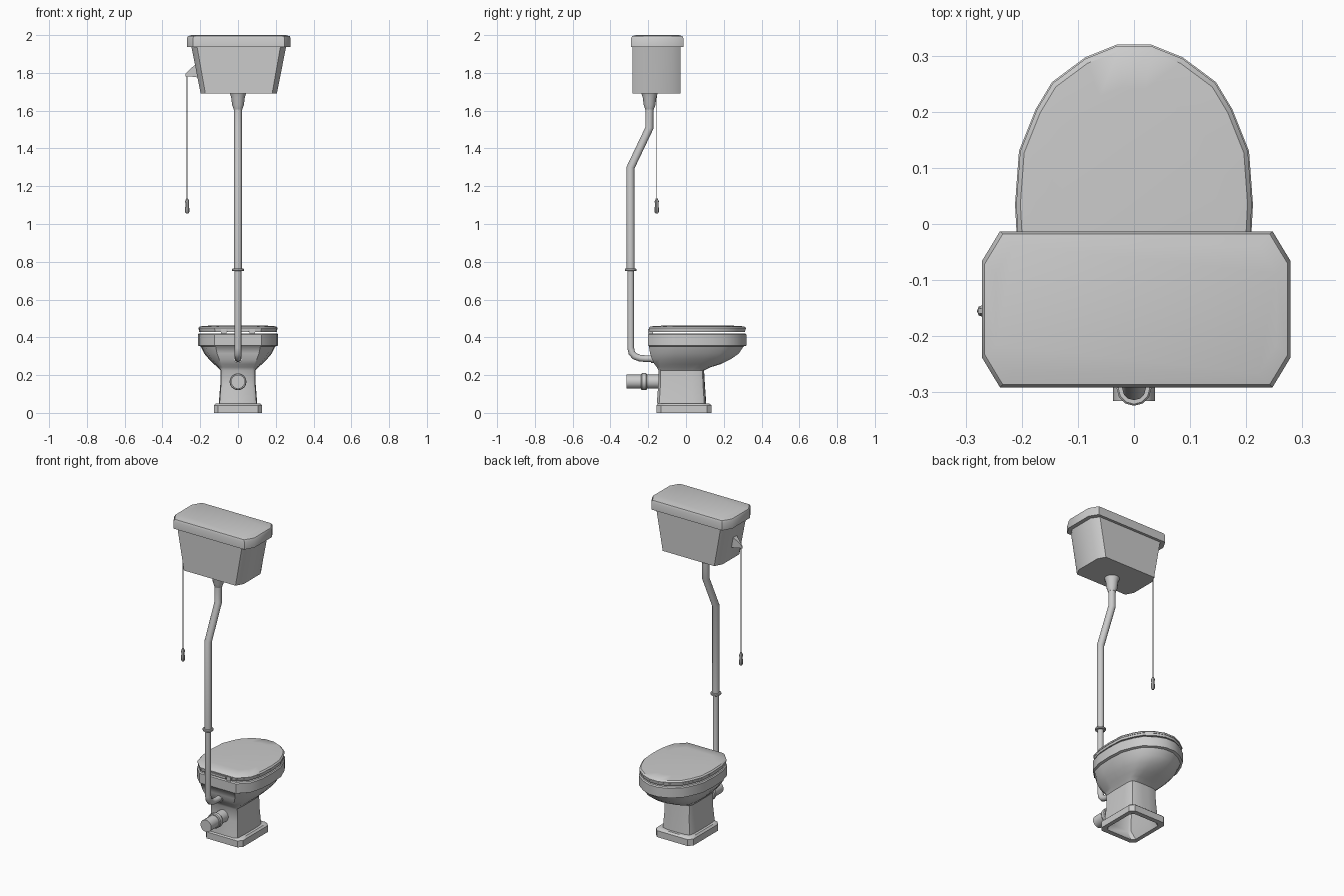
import bpy, bmesh, math
from mathutils import Matrix, Vector

if "Cube" in bpy.data.objects:
    bpy.data.objects.remove(bpy.data.objects["Cube"])


def finish(name, bm, angle=38):
    bmesh.ops.recalc_face_normals(bm, faces=bm.faces)
    me = bpy.data.meshes.new(name)
    bm.to_mesh(me)
    bm.free()
    ob = bpy.data.objects.new(name, me)
    bpy.context.collection.objects.link(ob)
    bpy.ops.object.select_all(action='DESELECT')
    ob.select_set(True)
    bpy.context.view_layer.objects.active = ob
    bpy.ops.object.shade_smooth_by_angle(angle=math.radians(angle))
    return ob


def loft(name, rings, closed=False, matrix=None, angle=38):
    """Skin rings of equal point count; closed joins last ring to first."""
    bm = bmesh.new()
    vs = [[bm.verts.new(p) for p in r] for r in rings]
    n = len(vs[0])
    pairs = list(zip(vs, vs[1:])) + ([(vs[-1], vs[0])] if closed else [])
    for a, b in pairs:
        for i in range(n):
            j = (i + 1) % n
            bm.faces.new((a[i], a[j], b[j], b[i]))
    if not closed:
        bm.faces.new(vs[0])
        bm.faces.new(vs[-1])
    if matrix:
        bm.transform(matrix)
    return finish(name, bm, angle)


def lathe(name, profile, loc, sides=12, axis='Z'):
    rings = [[(r * math.cos(2 * math.pi * k / sides), r * math.sin(2 * math.pi * k / sides), z)
              for k in range(sides)] for r, z in profile]
    m = Matrix.Translation(loc)
    if axis == 'Y':
        m = m @ Matrix.Rotation(-math.pi / 2, 4, 'X')
    return loft(name, rings, matrix=m)


def box(name, loc, size):
    bm = bmesh.new()
    bmesh.ops.create_cube(bm, size=1)
    bm.transform(Matrix.Translation(loc) @ Matrix.Diagonal((*size, 1)))
    return finish(name, bm)


def tube(name, pts, radius, sides=12):
    """Sweep a circle along a path in the x = 0 plane, mitred at bends."""
    pts = [Vector((0, y, z)) for y, z in pts]
    rings = []
    for i, p in enumerate(pts):
        d0 = (p - pts[max(i - 1, 0)]).normalized()
        d1 = (pts[min(i + 1, len(pts) - 1)] - p).normalized()
        t = (d0 + d1).normalized()
        side = Vector((1, 0, 0)).cross(t)
        k = radius / max((d0 if i else d1).dot(t), 0.5)
        rings.append([p + Vector((radius * math.cos(a), 0, 0)) + side * k * math.sin(a)
                      for a in (2 * math.pi * s / sides for s in range(sides))])
    return loft(name, rings)


def mirror(half):
    return half + [(-x, y) for x, y in reversed(half)]


def ring(outline, z, s=1.0, cy=0.06):
    return [(x * s, cy + (y - cy) * s, z) for x, y in outline]


# Half outlines from back to front, nine points each
RIM = mirror([(.125, -.2), (.185, -.14), (.207, -.06), (.212, .035), (.205, .13),
              (.175, .205), (.146, .253), (.087, .297), (.03, .32)])
PED = mirror([(.075, -.147), (.092, -.135), (.096, -.07), (.096, -.02), (.096, .03),
              (.094, .07), (.086, .09), (.06, .098), (.02, .1)])
BASE = mirror([(.105, -.157), (.128, -.132), (.128, -.09), (.128, -.03), (.128, .03),
               (.128, .08), (.128, .11), (.105, .135), (.03, .135)])


def blend(z, tx, ty):
    return [(p[0] + (r[0] - p[0]) * tx, p[1] + (r[1] - p[1]) * ty, z)
            for p, r in zip(PED, RIM)]


# Bowl and pedestal in one skin: hollow foot, outer wall, rim, inner basin
foot = [ring(PED, .2, .6, -.02), ring(PED, .05, .9, -.02), ring(BASE, 0, .8, -.01),
        ring(BASE, 0), ring(BASE, .04), ring(BASE, .05, .92, -.01),
        ring(PED, .05, 1.06, -.02)]
bowl = [blend(.15, -.02, 0), blend(.225, -.03, -.02), blend(.242, .1, .14),
        blend(.258, .27, .38), blend(.285, .5, .63), blend(.315, .72, .82), blend(.352, .87, .93),
        blend(.356, 1, 1), blend(.415, 1, 1), ring(RIM, .421, .975)]
basin = [ring(RIM, .421, .75), ring(RIM, .34, .65), ring(RIM, .27, .3)]
loft("bowl", foot + bowl + basin)

# Seat ring and closed lid
loft("seat", [ring(RIM, .428, .97), ring(RIM, .441, .98), ring(RIM, .441, .7),
              ring(RIM, .428, .7)], closed=True)
loft("seat_lid", [ring(RIM, .442, .985), ring(RIM, .45, .99), ring(RIM, .458, .955),
                  ring(RIM, .462, .7)])
box("hinge_bar", (0, -.19, .434), (.11, .022, .014))
for s, side in ((-1, "left"), (1, "right")):
    box("hinge_" + side, (s * .075, -.187, .433), (.03, .026, .024))


# Cistern with chamfered corners, wider at the top
def octagon(hx, y0, y1, cx, cy, z):
    q = [(hx, y0 + cy), (hx, y1 - cy), (hx - cx, y1), (-hx + cx, y1),
         (-hx, y1 - cy), (-hx, y0 + cy), (-hx + cx, y0), (hx - cx, y0)]
    return [(x + .004, y, z) for x, y in q]


loft("cistern", [octagon(.202, -.283, -.03, .025, .045, 1.692),
                 octagon(.251, -.283, -.03, .03, .045, 1.94)])
loft("cistern_lid", [octagon(.262, -.283, -.022, .03, .05, 1.937),
                     octagon(.275, -.291, -.013, .032, .053, 1.937),
                     octagon(.275, -.291, -.013, .032, .053, 1.982),
                     octagon(.27, -.286, -.018, .032, .053, 1.994),
                     octagon(.25, -.266, -.038, .032, .05, 2.0)])

# Flush pipe, with outlet cone and collar
tube("upper_flush_pipe", [(-.193, 1.66), (-.193, 1.51), (-.293, 1.3), (-.293, .757)], .021)
tube("lower_flush_pipe", [(-.293, .76), (-.293, .345), (-.287, .318), (-.272, .3),
                          (-.245, .29), (-.215, .287), (-.13, .287)], .0175)
lathe("outlet_cone", [(.022, 1.605), (.031, 1.63), (.036, 1.67), (.044, 1.694)], (0, -.193, 0))
lathe("pipe_collar", [(.028, .75), (.031, .753), (.031, .761), (.028, .764)], (0, -.293, 0))
lathe("bowl_inlet_collar", [(.023, -.185), (.023, -.15)], (0, 0, .287), axis='Y')

# Waste pipe at the back of the pedestal
lathe("waste_pipe", [(.037, -.315), (.037, -.12)], (0, 0, .165), 16, 'Y')
lathe("waste_collar", [(.041, -.238), (.045, -.233), (.045, -.212), (.041, -.207)],
      (0, 0, .165), 16, 'Y')

# Lever, pull chain and handle
loft("lever", [[(-.205, -.135, 1.775), (-.205, -.175, 1.775), (-.22, -.175, 1.85), (-.22, -.135, 1.85)],
               [(-.262, -.15, 1.782), (-.262, -.16, 1.782), (-.262, -.16, 1.812), (-.262, -.15, 1.812)],
               [(-.278, -.151, 1.782), (-.278, -.159, 1.782), (-.278, -.159, 1.795), (-.278, -.151, 1.795)]])
lathe("pull_chain", [(.0025, 1.12), (.0025, 1.79)], (-.269, -.155, 0), 6)
lathe("pull_handle", [(.006, 1.055), (.011, 1.063), (.011, 1.085), (.009, 1.1), (.011, 1.12),
                      (.005, 1.135)], (-.269, -.155, 0), 8)
